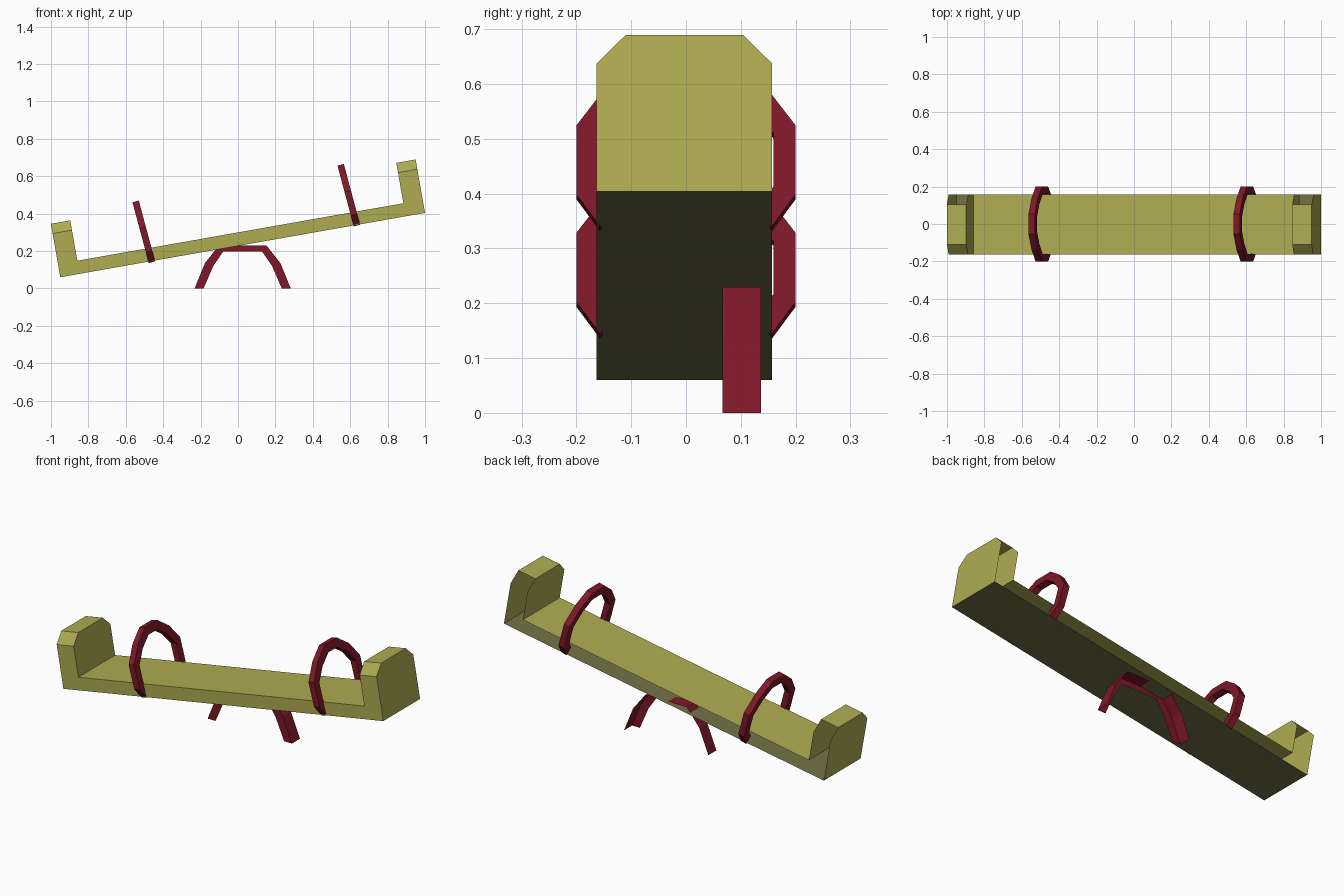
import bpy, bmesh
from math import radians
from mathutils import Matrix

cube = bpy.data.objects.get("Cube")
if cube:
    bpy.data.objects.remove(cube, do_unlink=True)


def material(name, rgb):
    mat = bpy.data.materials.new(name)
    mat.use_nodes = True
    mat.diffuse_color = (*rgb, 1)
    mat.node_tree.nodes["Principled BSDF"].inputs["Base Color"].default_value = (*rgb, 1)
    return mat


olive = material("olive_yellow", (0.43, 0.415, 0.084))
grey_olive = material("dark_grey_olive", (0.165, 0.165, 0.063))
red = material("dark_red", (0.205, 0.009, 0.021))


def sweep(profile, start, end, walls, closed):
    """Front face from an (x, z) profile, with walls along y on its first edges."""
    bm = bmesh.new()
    front = [bm.verts.new((x, start, z)) for x, z in profile]
    back = [bm.verts.new((x, end, z)) for x, z in profile]
    bm.faces.new(front)
    for i in range(walls):
        j = (i + 1) % len(profile)
        bm.faces.new((front[j], front[i], back[i], back[j]))
    if closed:
        bm.faces.new(back[::-1])
    loose = [v for v in bm.verts if not v.link_faces]
    bmesh.ops.delete(bm, geom=loose, context='VERTS')
    return bm


def finish(name, bm, matrix, *mats):
    bmesh.ops.recalc_face_normals(bm, faces=bm.faces)
    if len(mats) > 1:  # second colour goes on the underside
        for face in bm.faces:
            face.material_index = int(abs(face.normal.z) > 0.9
                                      and face.calc_center_median().z < 0.01)
    bm.transform(matrix)
    mesh = bpy.data.meshes.new(name)
    bm.to_mesh(mesh)
    bm.free()
    for mat in mats:
        mesh.materials.append(mat)
    bpy.context.collection.objects.link(bpy.data.objects.new(name, mesh))


def place(x, y, z, lean):
    return Matrix.Translation((x, y, z)) @ Matrix.Rotation(radians(-lean), 4, 'Y')


def mirrored(points):
    return [(-x, z) for x, z in reversed(points)]


# Tilted bench: a hollow shell with raised ends, open along its back side
length, block, half = 1.98, 0.105, 0.16
thick, tall, cut = 0.071, 0.29, 0.053
side = [(0, 0), (length, 0), (length, tall), (length - block, tall),
        (length - block, thick), (block, thick), (block, tall), (0, tall)]
bench = sweep(side, -half, half, len(side), False)

# Chamfer the raised ends; the front cuts are filled, the back ones stay open
for s in (1, -1):
    geom = bench.verts[:] + bench.edges[:] + bench.faces[:]
    result = bmesh.ops.bisect_plane(bench, geom=geom, plane_co=(0, s * half, tall - cut),
                                    plane_no=(0, s, 1), clear_outer=True)
    if s < 0:
        edges = [e for e in result["geom_cut"] if isinstance(e, bmesh.types.BMEdge)]
        bmesh.ops.edgeloop_fill(bench, edges=edges)
finish("bench", bench, place(-0.95, -0.003, 0.06, 10), olive, grey_olive)

# Hoop handles that wrap the bench sides
outer = [(0.157, -0.007), (0.2, 0.053), (0.2, 0.183), (0.135, 0.27), (0.053, 0.329)]
inner = [(0.038, 0.284), (0.106, 0.236), (0.16, 0.167), (0.16, 0.068), (0.13, 0.03)]
hoop = outer + mirrored(outer) + mirrored(inner) + inner
turn = Matrix.Rotation(radians(90), 4, 'Z')
for name, x, z in (("left_handle", 0.634, 0.343), ("right_handle", -0.462, 0.147)):
    finish(name, sweep(hoop, -0.0175, 0.0175, len(hoop), True),
           place(x, 0, z, 15) @ turn, red)

# Arched stand: a front plate with an outer band only
arch_outer = [(0.257, 0), (0.202, 0.135), (0.127, 0.23)]
arch_inner = [(0.104, 0.197), (0.157, 0.12), (0.209, 0)]
band = arch_outer + mirrored(arch_outer)
arch = band + mirrored(arch_inner) + arch_inner
finish("stand", sweep(arch, 0.067, 0.137, len(band) - 1, False),
       Matrix.Translation((0.025, 0, 0)), red)
